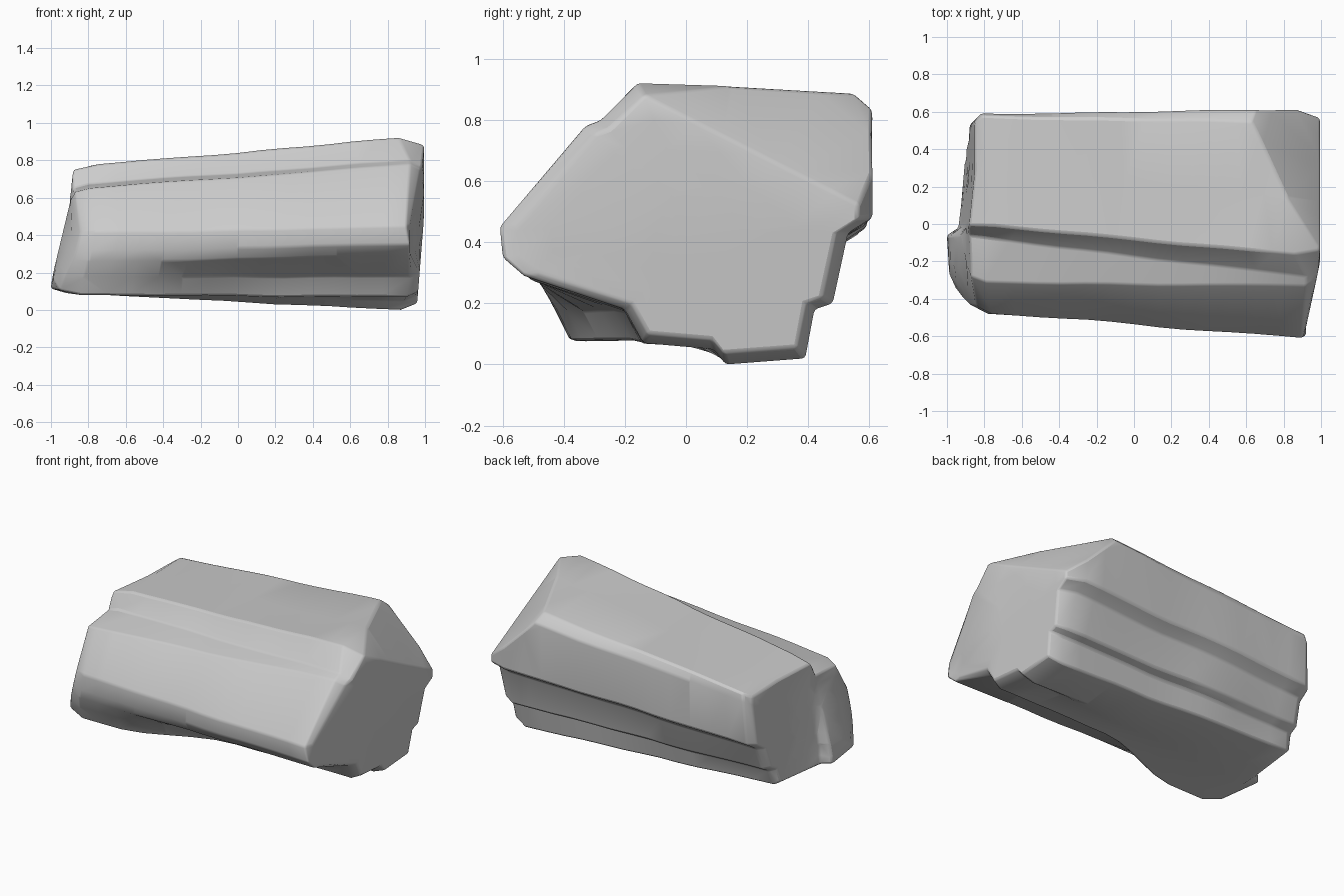
import bpy, bmesh, math
from mathutils import Vector, noise

default = bpy.data.objects.get("Cube")
if default:
    bpy.data.objects.remove(default, do_unlink=True)


def make_material(name, colour):
    mat = bpy.data.materials.new(name)
    mat.use_nodes = True
    mat.diffuse_color = colour
    mat.node_tree.nodes["Principled BSDF"].inputs["Base Color"].default_value = colour
    return mat


# Matching cross-section outlines at the two ends, as (x, y, z), starting at the front nose
right_outline = [
    (.90, -.61, .45), (.92, -.33, .78), (.92, -.28, .80), (.86, -.16, .92),
    (.82, .15, .91), (.80, .54, .90), (.86, .61, .85), (.87, .61, .48),
    (.88, .53, .43), (.90, .48, .20), (.90, .42, .18), (.87, .39, .02),
    (.87, .13, 0), (.89, .09, .05), (.90, -.14, .07), (.92, -.2, .18),
    (.92, -.53, .29), (.92, -.6, .35)]
left_outline = [
    (-.76, -.48, .42), (-.79, -.31, .65), (-.80, -.07, .67), (-.74, -.01, .78),
    (-.79, .3, .77), (-.81, .58, .76), (-.82, .59, .71), (-.83, .57, .43),
    (-.84, .49, .38), (-.85, .44, .23), (-.85, .38, .2), (-.87, .35, .1),
    (-.89, .1, .09), (-.92, -.1, .09), (-.84, -.38, .08), (-.83, -.43, .18),
    (-.80, -.47, .26), (-.78, -.48, .32)]
STATIONS = 14
CHUNK = (14, 15)    # outline points of the block under the front overhang


def weathered(p, amount):
    """Shift a point by a slow, stretched noise."""
    n = noise.noise_vector(Vector((p.x * 2.5, p.y * 2, p.z * 2)))
    return p + Vector((0, n.y, n.z)) * amount


def loft_ring(t):
    s = min(1, max(0, (t - .12) / .45))
    s = s * s * (3 - 2 * s)
    ring = []
    for i, (a, b) in enumerate(zip(left_outline, right_outline)):
        p = Vector(a).lerp(Vector(b), t)
        if i in CHUNK:
            p.y = a[1] + (b[1] - a[1]) * s
        ring.append(weathered(p, .015 * math.sin(math.pi * t)))
    return ring


def left_end_x(p):
    """Sloping left end, with a proud block toward the front."""
    if p.y > -.04:
        return -.85 - .09 * (.75 - p.z) - .12 * max(0, .25 - p.y)
    return -1 + .24 * max(0, p.z - .15) + .5 * max(0, -.25 - p.y)


def right_end_x(p):
    """Broad right end, falling away at the nose and foot."""
    return .995 - .08 * max(0, .5 - p.z) - .2 * max(0, -.2 - p.y)


def bridge(bm, a, b):
    n = len(a)
    return [bm.faces.new((a[i], b[i], b[(i + 1) % n], a[(i + 1) % n])) for i in range(n)]


def close_end(bm, rim, end_x, seams):
    """Cap one end with inset rings, score it along seams, then push it into shape."""
    middle = sum((v.co for v in rim), Vector()) / len(rim)
    previous, faces = rim, []
    for scale in (.92, .75, .55, .3):
        ring = [bm.verts.new(middle.lerp(v.co, scale)) for v in rim]
        new = bridge(bm, previous, ring)
        if previous is not rim:
            faces += new
        previous = ring
    faces.append(bm.faces.new(previous))
    verts = {v for f in faces for v in f.verts}
    for y in seams:
        geom = list(verts) + list({e for f in faces for e in f.edges}) + faces
        cut = bmesh.ops.bisect_plane(bm, geom=geom, plane_co=(0, y, 0), plane_no=(0, 1, 0))
        verts |= {g for g in cut["geom_cut"] if isinstance(g, bmesh.types.BMVert)}
        faces = [g for g in cut["geom"] if isinstance(g, bmesh.types.BMFace)]
    for v in verts:
        v.co.x = end_x(v.co)


# Rock body: lofted sections with shaped ends
bm = bmesh.new()
loops = [[bm.verts.new(p) for p in loft_ring(i / (STATIONS - 1))] for i in range(STATIONS)]
for a, b in zip(loops, loops[1:]):
    bridge(bm, a, b)
close_end(bm, loops[0], left_end_x, (-.02, -.06))
close_end(bm, loops[-1], right_end_x, ())

# Broken-off upper back corner at the right end
cut = bmesh.ops.bisect_plane(
    bm, geom=bm.verts[:] + bm.edges[:] + bm.faces[:],
    plane_co=(.62, .58, .88), plane_no=(.187, .098, .192), clear_outer=True)
rim = [g for g in cut["geom_cut"] if isinstance(g, bmesh.types.BMEdge)]
bmesh.ops.holes_fill(bm, edges=rim, sides=0)

bmesh.ops.remove_doubles(bm, verts=bm.verts[:], dist=.012)
bmesh.ops.triangulate(bm, faces=[f for f in bm.faces if len(f.verts) > 4])
bmesh.ops.recalc_face_normals(bm, faces=bm.faces[:])

mesh = bpy.data.meshes.new("rock_body")
bm.to_mesh(mesh)
bm.free()
rock = bpy.data.objects.new("rock_body", mesh)
bpy.context.collection.objects.link(rock)
mesh.materials.append(make_material("stone_grey", (.6, .6, .6, 1)))

# Worn edges
bevel = rock.modifiers.new("worn_edges", "BEVEL")
bevel.width = .014
bevel.segments = 2
bevel.limit_method = "ANGLE"
bevel.angle_limit = math.radians(28)

bpy.context.view_layer.objects.active = rock
rock.select_set(True)
bpy.ops.object.shade_smooth_by_angle(angle=math.radians(50))
